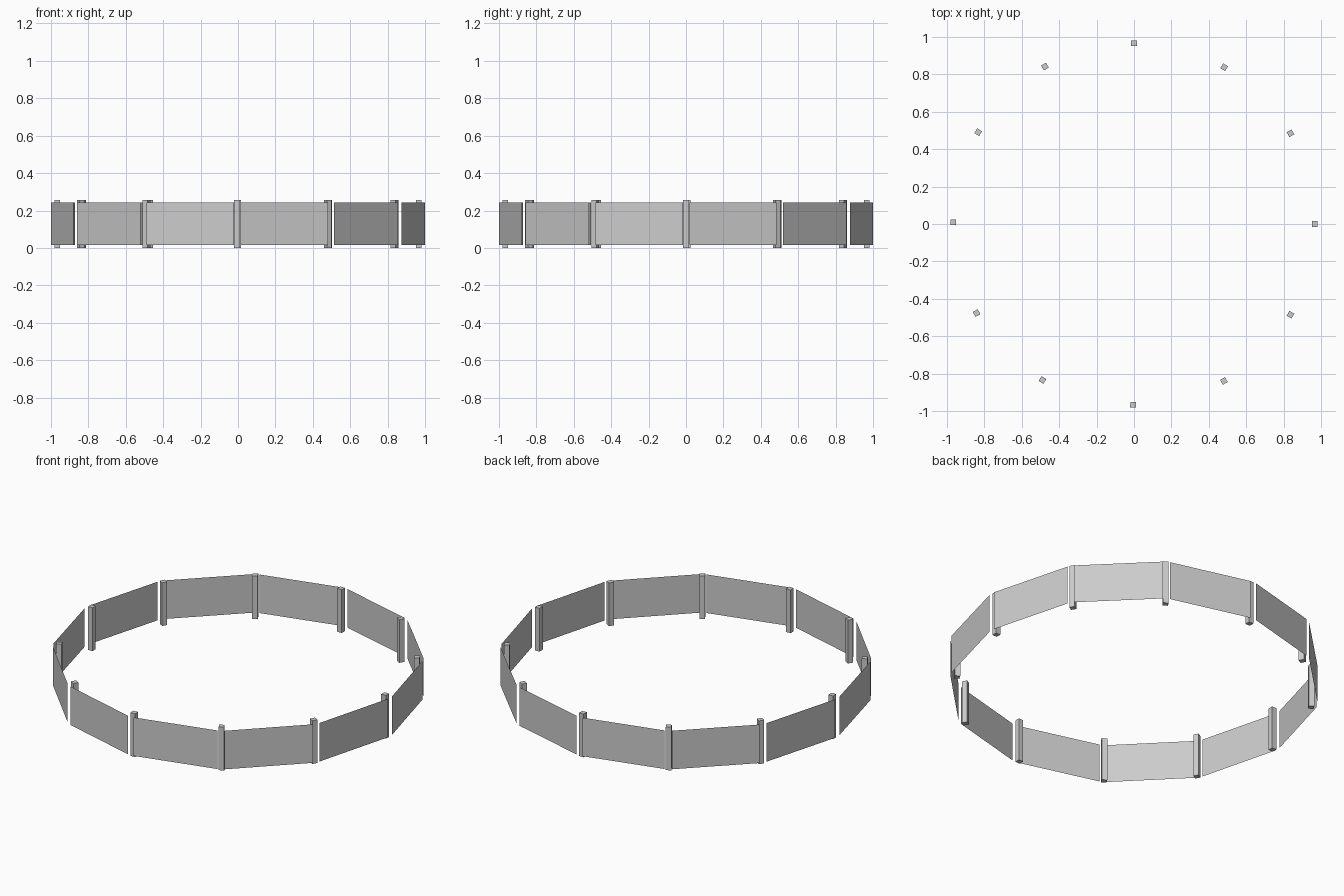
import bpy, bmesh
from math import cos, sin, radians
from mathutils import Matrix, Vector

if "Cube" in bpy.data.objects:
    bpy.data.objects.remove(bpy.data.objects["Cube"])

# Post directions around the ring: twelve 30 degree steps with slight irregularity
DRIFT = [0, 0.1, 0.1, 0, -0.5, -0.5, -0.5, -0.5, -0.4, -0.3, -0.2, -0.1]
ANGLES = [radians(30 * i + d) for i, d in enumerate(DRIFT)]
POST_R, POST_W, POST_H = 0.967, 0.03, 0.257
CORNER_R, TRIM = 1.005, 0.02
PANEL_Z0, PANEL_Z1 = 0.015, 0.244


def finish(bm, name):
    mesh = bpy.data.meshes.new(name)
    bm.to_mesh(mesh)
    bm.free()
    obj = bpy.data.objects.new(name, mesh)
    bpy.context.collection.objects.link(obj)
    return obj


def add_post(i):
    a = ANGLES[i]
    bm = bmesh.new()
    bmesh.ops.create_cube(bm, size=1, matrix=Matrix.Diagonal((POST_W, POST_W, POST_H, 1)))
    obj = finish(bm, f"fence_post_{i + 1}")
    obj.location = (POST_R * cos(a), POST_R * sin(a), POST_H / 2)
    obj.rotation_euler.z = a


def add_panel(i):
    p, q = (Vector((CORNER_R * cos(a), CORNER_R * sin(a), 0))
            for a in (ANGLES[i], ANGLES[(i + 1) % len(ANGLES)]))
    step = (q - p).normalized() * TRIM
    p, q = p + step, q - step
    bm = bmesh.new()
    bm.faces.new([bm.verts.new((v.x, v.y, z)) for v, z in
                  ((p, PANEL_Z0), (q, PANEL_Z0), (q, PANEL_Z1), (p, PANEL_Z1))])
    finish(bm, f"fence_panel_{i + 1}")


# Upright posts inside the ring, thin flat panels outside
for i in range(len(ANGLES)):
    add_post(i)
    add_panel(i)
